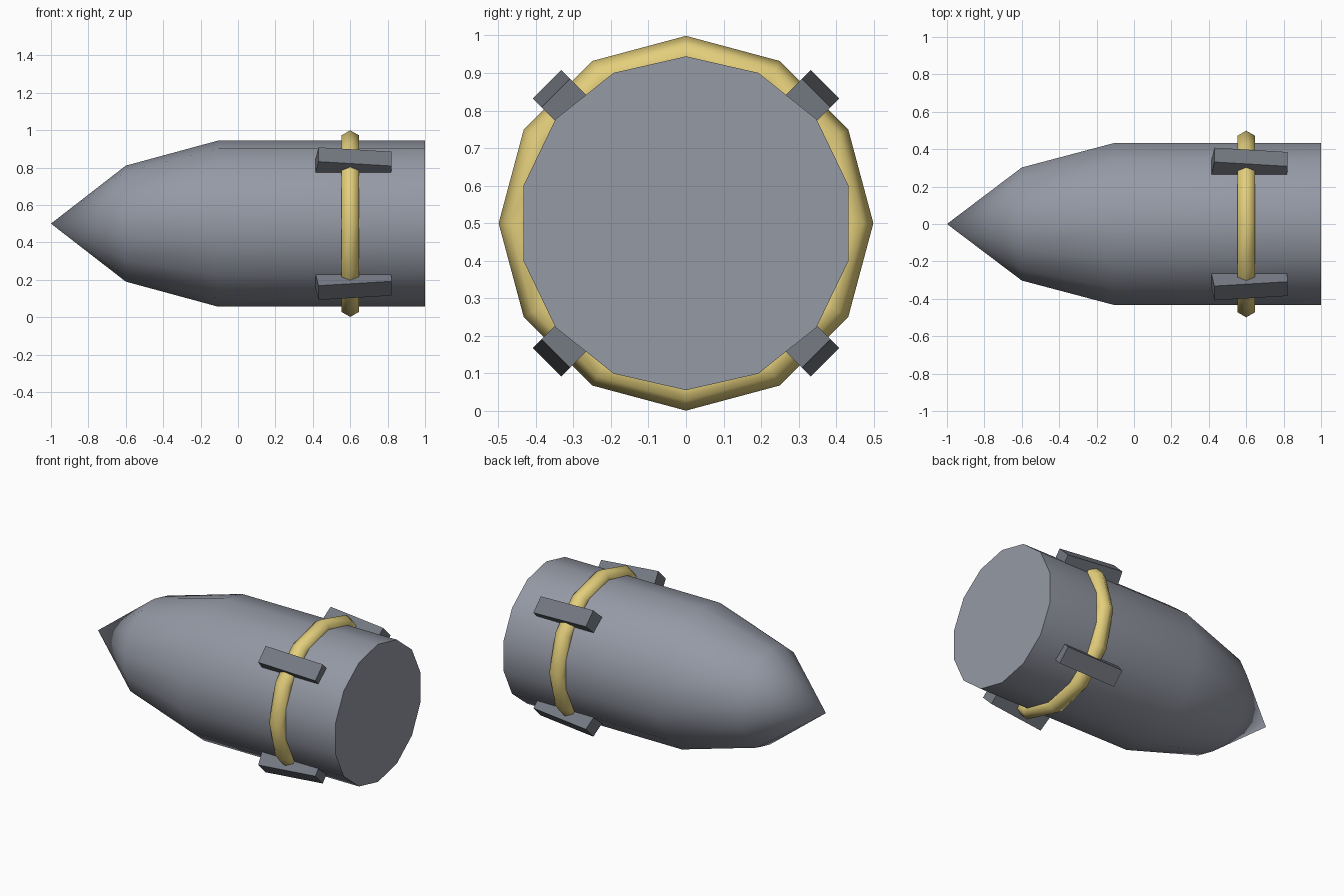
import bpy, bmesh, math
from mathutils import Matrix

if "Cube" in bpy.data.objects:
    bpy.data.objects.remove(bpy.data.objects["Cube"])

CZ = 0.5        # height of the long axis
R = 0.4444      # body radius


def material(name, rgb):
    mat = bpy.data.materials.new(name)
    mat.diffuse_color = (*rgb, 1)
    mat.use_nodes = True
    mat.node_tree.nodes["Principled BSDF"].inputs["Base Color"].default_value = mat.diffuse_color
    return mat


STEEL = material("steel", (0.30, 0.32, 0.375))
DARK = material("dark_steel", (0.175, 0.19, 0.22))
BRASS = material("brass", (0.77, 0.62, 0.20))


def make_object(name, bm, mat, smooth=0):
    bmesh.ops.recalc_face_normals(bm, faces=bm.faces[:])
    mesh = bpy.data.meshes.new(name)
    bm.to_mesh(mesh)
    bm.free()
    mesh.materials.append(mat)
    ob = bpy.data.objects.new(name, mesh)
    ob.location.z = CZ
    bpy.context.collection.objects.link(ob)
    if smooth:
        bpy.ops.object.select_all(action='DESELECT')
        ob.select_set(True)
        bpy.context.view_layer.objects.active = ob
        bpy.ops.object.shade_smooth_by_angle(angle=math.radians(smooth))


def ring_point(x, r, a):
    return (x, r * math.sin(a), r * math.cos(a))


# Shell body: 14-sided profile turned around x, pointed nose and flat base
N = 14
bm = bmesh.new()
tip = bm.verts.new((-1, 0, 0))
rings = [[bm.verts.new(ring_point(x, r, math.tau * i / N)) for i in range(N)]
         for x, r in ((-0.6, 0.31), (-0.105, R), (1, R))]
for i in range(N):
    j = (i + 1) % N
    bm.faces.new((tip, rings[0][i], rings[0][j]))
    for a, b in zip(rings, rings[1:]):
        bm.faces.new((a[i], b[i], b[j], a[j]))
bm.faces.new(rings[-1])
make_object("shell_body", bm, STEEL, 35)

# Driving band: 12-sided torus with a hexagonal section
M, K, t = 12, 6, 0.0545
bm = bmesh.new()
loops = [[bm.verts.new(ring_point(0.6 + t * math.sin(math.tau * k / K),
                                  R + t * math.cos(math.tau * k / K),
                                  math.tau * i / M)) for k in range(K)]
         for i in range(M)]
for i in range(M):
    a, b = loops[i], loops[(i + 1) % M]
    for k in range(K):
        n = (k + 1) % K
        bm.faces.new((a[k], a[n], b[n], b[k]))
make_object("driving_band", bm, BRASS, 70)

# Four lugs at the diagonals, their outer faces sloping down to the base
side = ((0.405, 0.38), (0.43, 0.523), (0.822, 0.49), (0.815, 0.38))
for n in range(4):
    bm = bmesh.new()
    ends = [[bm.verts.new((x, y, r)) for x, r in side] for y in (-0.054, 0.054)]
    for f in ends:
        bm.faces.new(f)
    for i in range(4):
        j = (i + 1) % 4
        bm.faces.new((ends[0][i], ends[0][j], ends[1][j], ends[1][i]))
    bm.transform(Matrix.Rotation(math.radians(45 + 90 * n), 4, 'X'))
    make_object(f"lug_{n + 1}", bm, DARK)
